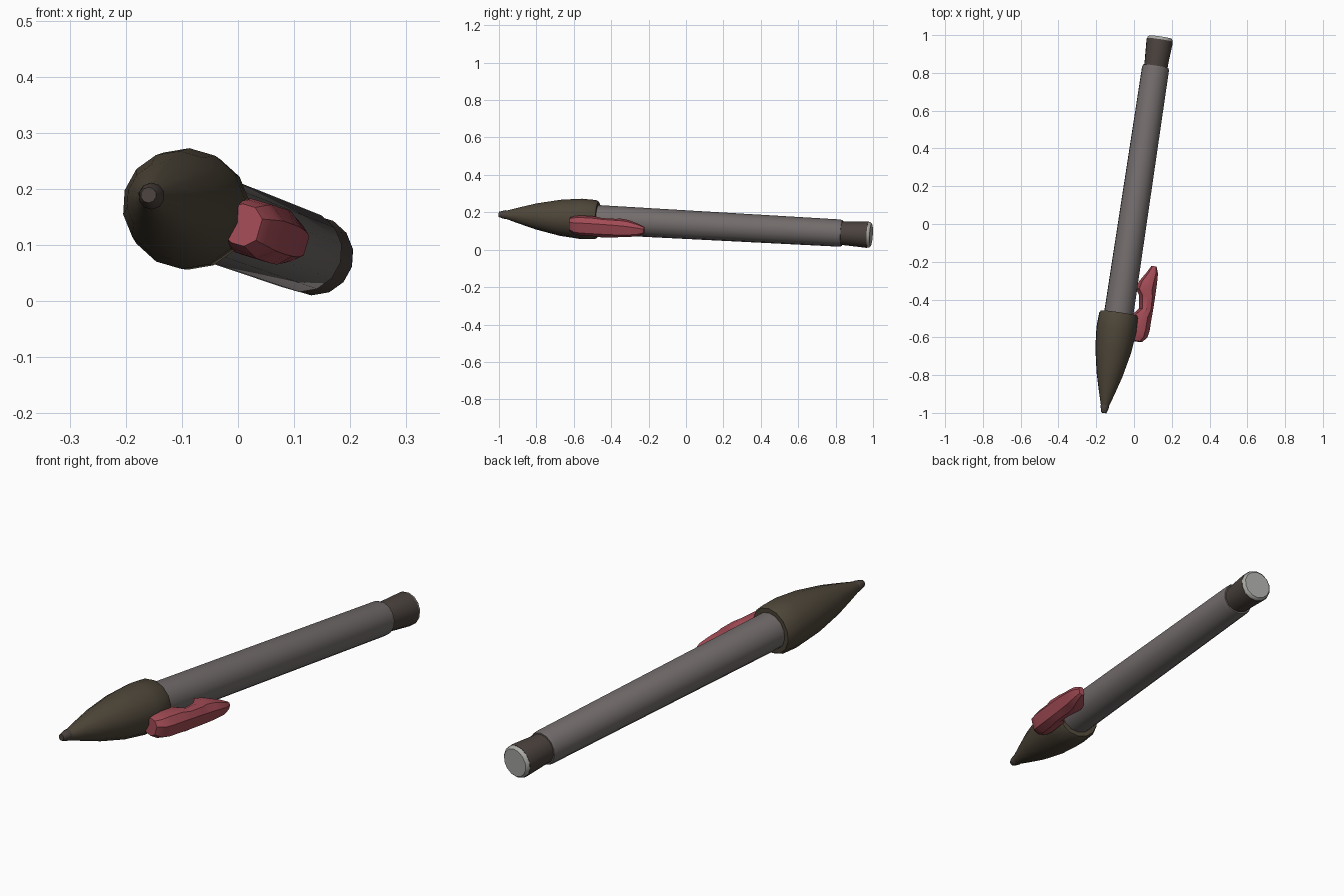
import bpy, bmesh, math
from mathutils import Vector

if "Cube" in bpy.data.objects:
    bpy.data.objects.remove(bpy.data.objects["Cube"])

# Pen frame: the axis passes through BASE; stations are given by world y
BASE = Vector((-0.08, -0.47, 0.16))
STEP = Vector((0.15, 1.0, -0.055))
A = STEP.normalized()
R = Vector((0.96, 0, -0.28))
R = (R - A * R.dot(A)).normalized()      # towards the clip
W = A.cross(R)                           # across the clip


def at(y, r=0.0, w=0.0):
    return BASE + STEP * (y + 0.47) + R * r + W * w


def material(name, rgb):
    m = bpy.data.materials.new(name)
    m.diffuse_color = (*rgb, 1)
    m.use_nodes = True
    m.node_tree.nodes["Principled BSDF"].inputs["Base Color"].default_value = m.diffuse_color
    return m


def loft(name, rings, mat, angle=40):
    """Skin a list of equal-length point rings and cap both ends."""
    bm = bmesh.new()
    loops = [[bm.verts.new(p) for p in ring] for ring in rings]
    n = len(loops[0])
    for a, b in zip(loops, loops[1:]):
        for i in range(n):
            j = (i + 1) % n
            bm.faces.new((a[i], a[j], b[j], b[i]))
    bm.faces.new(loops[0][::-1])
    bm.faces.new(loops[-1])
    bmesh.ops.recalc_face_normals(bm, faces=bm.faces)
    me = bpy.data.meshes.new(name)
    bm.to_mesh(me)
    bm.free()
    ob = bpy.data.objects.new(name, me)
    bpy.context.collection.objects.link(ob)
    me.materials.append(mat)
    bpy.ops.object.select_all(action='DESELECT')
    ob.select_set(True)
    bpy.context.view_layer.objects.active = ob
    bpy.ops.object.shade_smooth_by_angle(angle=math.radians(angle))
    return ob


def turned(name, profile, mat, sides=14):
    """Round part from (station, radius) pairs."""
    rings = []
    for y, r in profile:
        rings.append([at(y, r * math.cos(2 * math.pi * i / sides),
                         r * math.sin(2 * math.pi * i / sides)) for i in range(sides)])
    return loft(name, rings, mat)


brown = material("grip_brown", (0.075, 0.06, 0.04))
grey = material("barrel_grey", (0.17, 0.15, 0.148))
dark = material("ferrule_dark", (0.07, 0.055, 0.048))
white = material("end_white", (0.4, 0.4, 0.38))
red = material("clip_red", (0.36, 0.07, 0.09))

# Barrel, ferrule and pale end
turned("barrel", [(-0.52, 0.079), (0.82, 0.073), (0.835, 0.069)], grey)
turned("ferrule", [(0.82, 0.063), (0.86, 0.064), (0.965, 0.071), (0.975, 0.07)], dark)
turned("end_plug", [(0.97, 0.069), (0.982, 0.068), (0.99, 0.06)], white)

# Pointed cap and its small tip
turned("nose_cone", [(-0.965, 0.021), (-0.9, 0.041), (-0.8, 0.07), (-0.67, 0.097),
                     (-0.56, 0.108), (-0.485, 0.105), (-0.472, 0.098)], brown)
turned("tip", [(-1.0, 0.014), (-0.985, 0.019), (-0.965, 0.024), (-0.955, 0.022)], dark, 10)

# Clip: chamfered sections (station, inner radius, outer radius, half width)
sections = [(-0.602, 0.085, 0.145, 0.036), (-0.575, 0.08, 0.168, 0.046),
            (-0.54, 0.075, 0.174, 0.05), (-0.47, 0.08, 0.175, 0.05),
            (-0.43, 0.115, 0.176, 0.05), (-0.36, 0.105, 0.177, 0.048),
            (-0.33, 0.082, 0.177, 0.046), (-0.29, 0.092, 0.177, 0.043),
            (-0.235, 0.125, 0.176, 0.032), (-0.2, 0.142, 0.165, 0.018)]
rings = []
for y, a, b, h in sections:
    c = (b - a) * 0.3
    rings.append([at(y, r, w) for r, w in (
        (a, -h * 0.7), (a + c, -h), (b - c, -h), (b, -h * 0.55),
        (b, h * 0.55), (b - c, h), (a + c, h), (a, h * 0.7))])
loft("clip", rings, red, 35)
